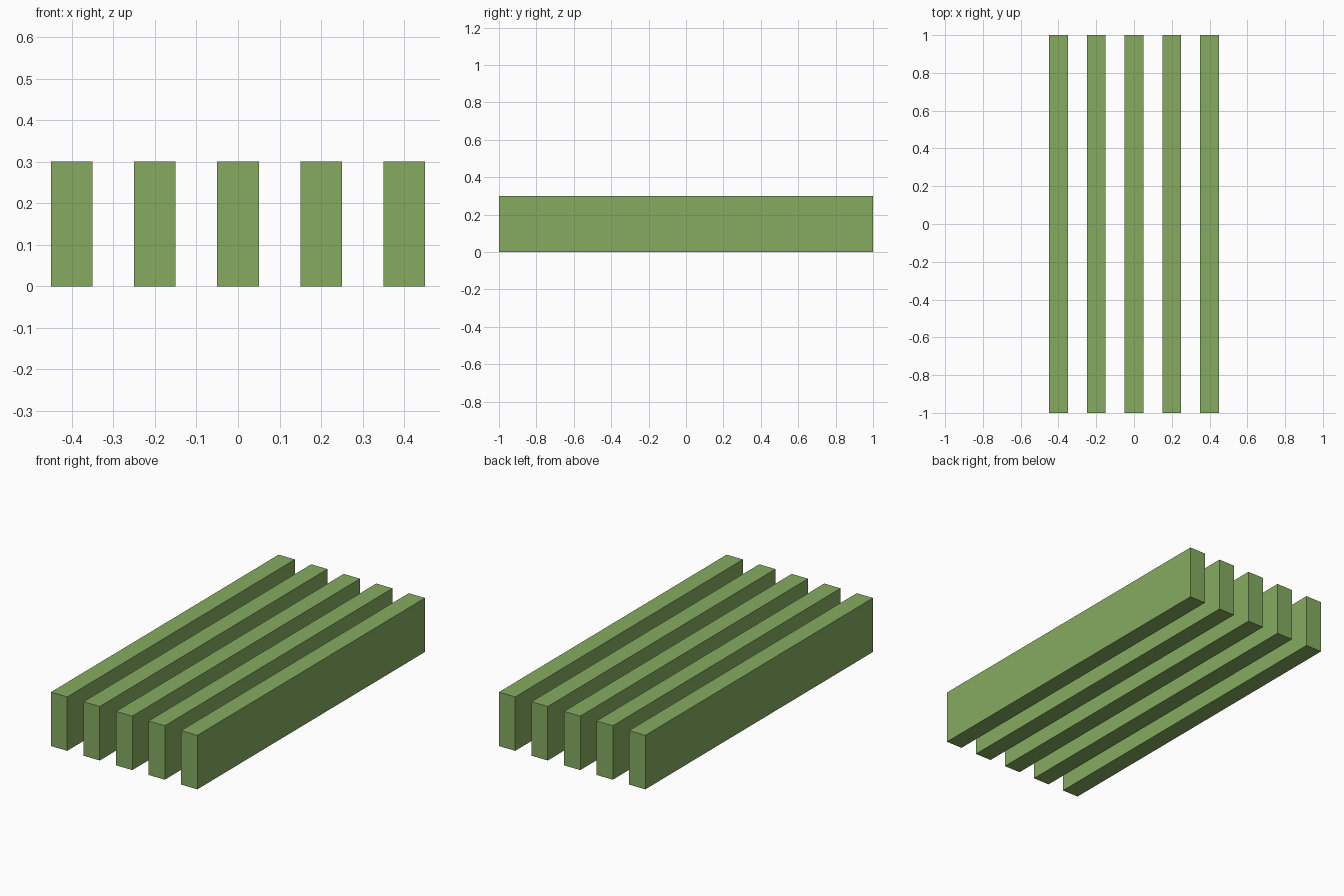
import bpy

# Remove the default cube
cube = bpy.data.objects.get("Cube")
if cube:
    bpy.data.objects.remove(cube, do_unlink=True)

BAR_WIDTH, BAR_LENGTH, BAR_HEIGHT = 0.1, 2.0, 0.3
SPACING = 0.2

# Leaf green material
green = bpy.data.materials.new("leaf_green")
green.use_nodes = True
color = (0.24, 0.41, 0.12, 1.0)
green.diffuse_color = color
green.node_tree.nodes["Principled BSDF"].inputs["Base Color"].default_value = color

# Five parallel upright bars
names = ["far_right_bar", "right_bar", "middle_bar", "left_bar", "far_left_bar"]
for i, name in enumerate(names):
    x = (i - (len(names) - 1) / 2) * SPACING
    bpy.ops.mesh.primitive_cube_add(size=1, location=(x, 0, BAR_HEIGHT / 2))
    bar = bpy.context.object
    bar.name = name
    bar.scale = (BAR_WIDTH, BAR_LENGTH, BAR_HEIGHT)
    bpy.ops.object.transform_apply(location=False, rotation=False, scale=True)
    bar.data.materials.append(green)
